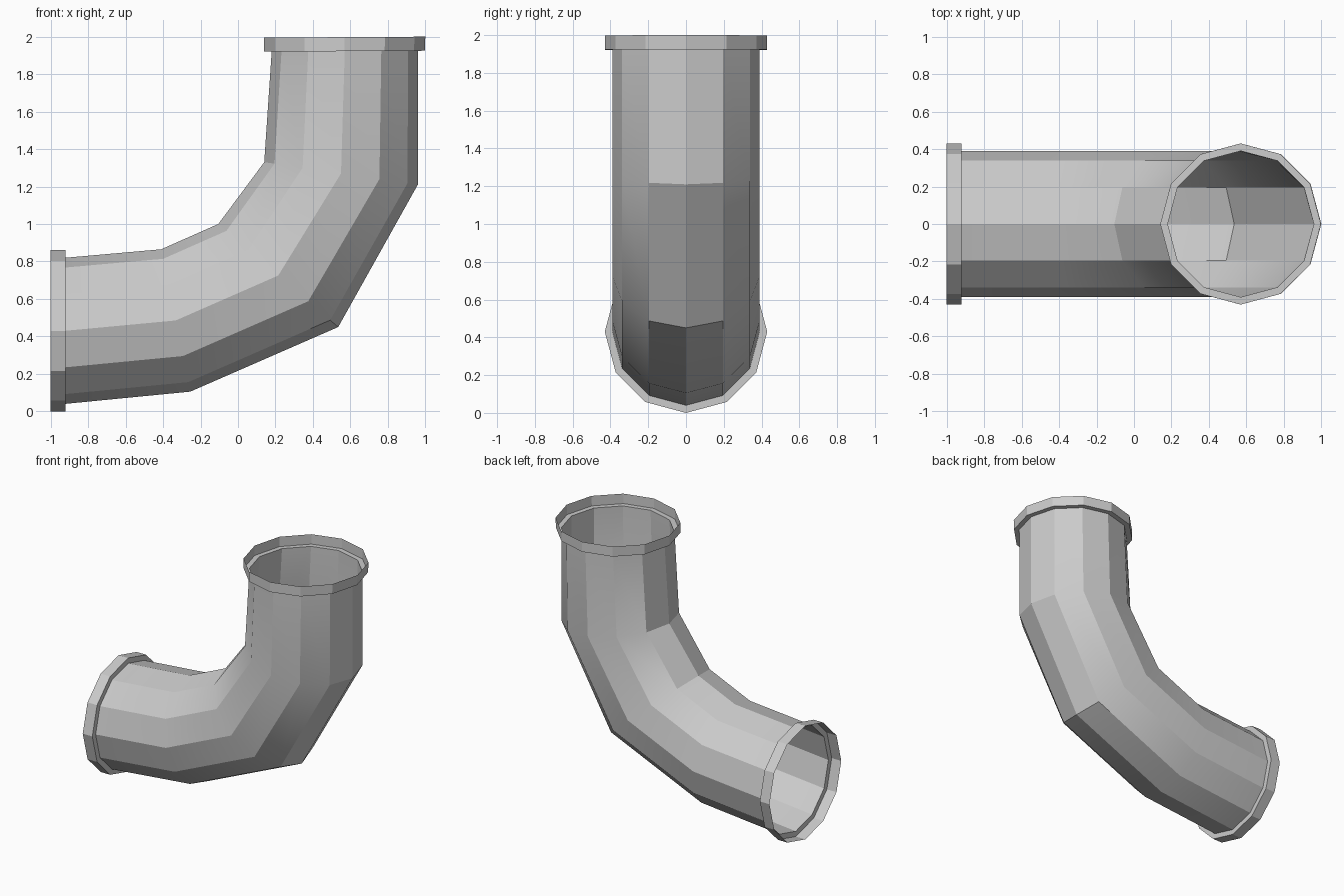
import bpy, math
from mathutils import Vector

if "Cube" in bpy.data.objects:
    bpy.data.objects.remove(bpy.data.objects["Cube"])

SIDES = 12


def loft(name, stations):
    """Skin open 12-sided rings; each station = inner-bend (x, z), outer-bend (x, z), y radius."""
    verts, faces = [], []
    for (ix, iz), (ox, oz), ry in stations:
        a, b = Vector((ix, 0, iz)), Vector((ox, 0, oz))
        centre, half = (a + b) / 2, (a - b) / 2
        for k in range(SIDES):
            t = 2 * math.pi * k / SIDES
            verts.append(centre + half * math.cos(t) + Vector((0, ry * math.sin(t), 0)))
    for i in range(len(stations) - 1):
        p, q = i * SIDES, (i + 1) * SIDES
        for j in range(SIDES):
            n = (j + 1) % SIDES
            faces.append((p + j, q + j, q + n, p + n))
    mesh = bpy.data.meshes.new(name)
    mesh.from_pydata(verts, [], faces)
    mesh.update()
    obj = bpy.data.objects.new(name, mesh)
    bpy.context.collection.objects.link(obj)
    # smooth along the bend, crisp facets around the pipe
    bpy.ops.object.select_all(action='DESELECT')
    obj.select_set(True)
    bpy.context.view_layer.objects.active = obj
    bpy.ops.object.shade_smooth_by_angle(angle=math.radians(28))
    return obj


R, F = 0.39, 0.43   # pipe and collar radii
side_end = ((-0.92, 0.82), (-0.92, 0.04), R)
top_end = ((0.18, 1.922), (0.96, 1.925), R)

# bent pipe
loft("elbow_pipe", [
    side_end,
    ((-0.41, 0.865), (-0.255, 0.105), R),
    ((-0.105, 1.0), (0.535, 0.45), R),
    ((0.14, 1.33), (0.96, 1.21), R),
    top_end,
])

# socket collars: a step outwards, then a short wall to the open rim
loft("side_collar", [
    ((-1.0, 0.86), (-1.0, 0.0), F),
    ((-0.92, 0.86), (-0.92, 0.0), F),
    side_end,
])
loft("top_collar", [
    top_end,
    ((0.14, 1.92), (0.997, 1.925), F),
    ((0.14, 1.995), (1.0, 2.0), F),
])
